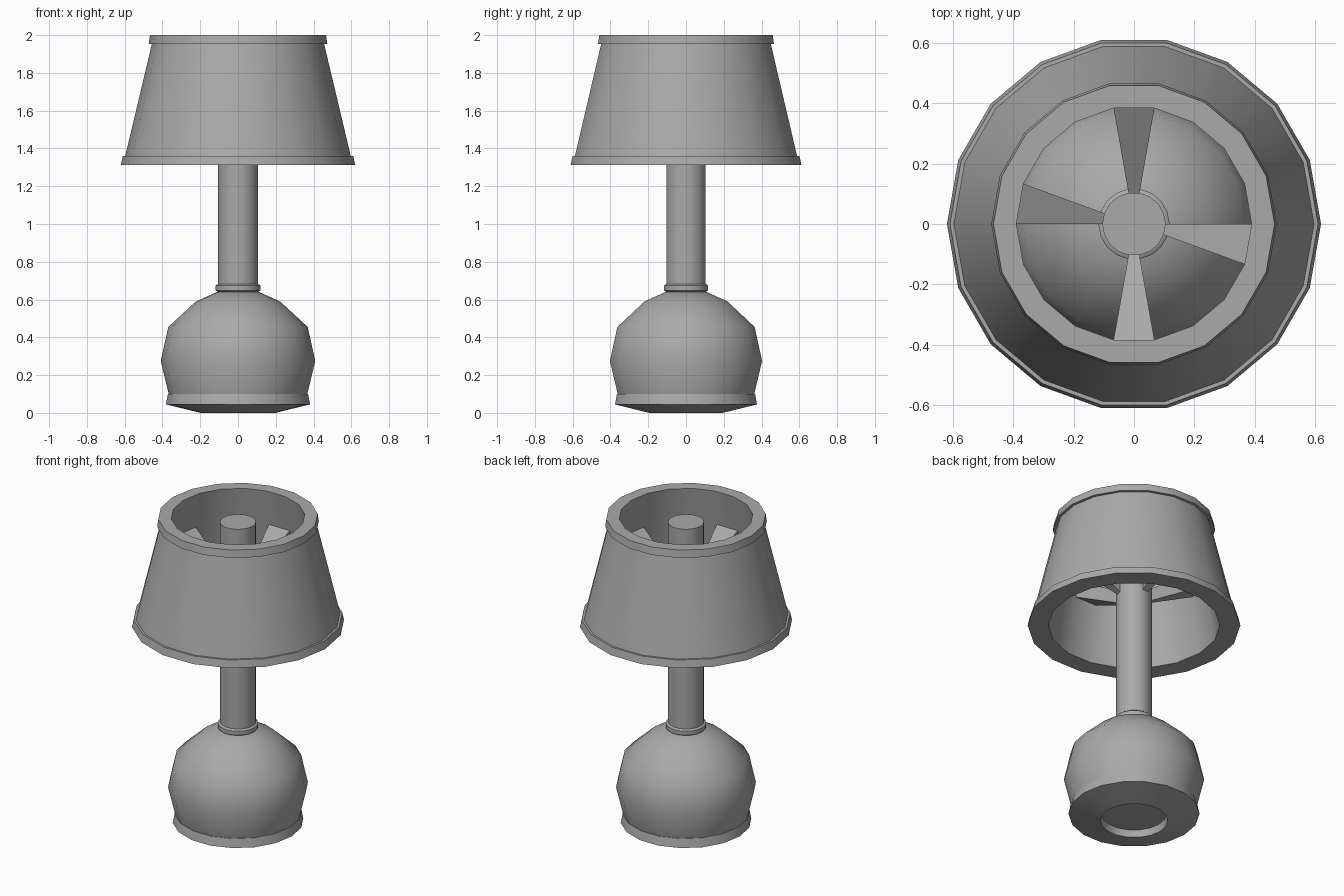
import bpy, bmesh, math

if "Cube" in bpy.data.objects:
    bpy.data.objects.remove(bpy.data.objects["Cube"])

SIDES = 18

# Mid-dark grey used on every part
grey = bpy.data.materials.new("dark_grey")
grey.diffuse_color = (0.4, 0.4, 0.4, 1)
grey.use_nodes = True
grey.node_tree.nodes["Principled BSDF"].inputs["Base Color"].default_value = grey.diffuse_color


def ring_point(r, i, z):
    a = 2 * math.pi * i / SIDES
    return (r * math.cos(a), r * math.sin(a), z)


def finish(name, bm, smooth_angle=None):
    bmesh.ops.recalc_face_normals(bm, faces=bm.faces)
    mesh = bpy.data.meshes.new(name)
    bm.to_mesh(mesh)
    bm.free()
    mesh.materials.append(grey)
    obj = bpy.data.objects.new(name, mesh)
    bpy.context.collection.objects.link(obj)
    if smooth_angle:
        bpy.ops.object.select_all(action='DESELECT')
        obj.select_set(True)
        bpy.context.view_layer.objects.active = obj
        bpy.ops.object.shade_smooth_by_angle(angle=math.radians(smooth_angle))
    return obj


def lathe(name, profile, closed=False):
    """Revolve (radius, z) points; open profiles get end caps."""
    bm = bmesh.new()
    rings = [[bm.verts.new(ring_point(r, i, z)) for i in range(SIDES)]
             for r, z in profile]
    pairs = list(zip(rings, rings[1:]))
    if closed:
        pairs.append((rings[-1], rings[0]))
    for a, b in pairs:
        for i in range(SIDES):
            j = (i + 1) % SIDES
            bm.faces.new((a[i], a[j], b[j], b[i]))
    if not closed:
        bm.faces.new(rings[0][::-1])
        bm.faces.new(rings[-1])
    return finish(name, bm, 40)


# Round base with foot band and recessed underside
lathe("base", [(0.19, 0.045), (0.197, 0.0), (0.382, 0.045), (0.371, 0.1),
               (0.367, 0.1), (0.409, 0.275), (0.369, 0.455),
               (0.223, 0.59), (0.10, 0.645)])

# Collar where the stem meets the base
lathe("collar", [(0.108, 0.641), (0.118, 0.648), (0.118, 0.674), (0.108, 0.682)])

# Stem
lathe("stem", [(0.105, 0.63), (0.105, 1.966)])

# Hollow shade with a rim band at each end
lathe("shade", [(0.50, 1.313), (0.62, 1.313), (0.61, 1.36), (0.597, 1.36),
                (0.456, 1.953), (0.473, 1.953), (0.466, 2.0), (0.39, 2.0)],
      closed=True)

# Four wedge-shaped spokes rising from the stem to the shade
for n, i in enumerate((4, 8, 13, 17)):
    bm = bmesh.new()
    section = [(0.102, 1.50), (0.445, 1.67), (0.43, 1.77), (0.102, 1.58)]
    left, right = [[bm.verts.new(ring_point(r, i + k, z)) for r, z in section]
                   for k in (0, 1)]
    bm.faces.new(left)
    bm.faces.new(right[::-1])
    for k in range(4):
        m = (k + 1) % 4
        bm.faces.new((left[k], left[m], right[m], right[k]))
    finish(f"spoke_{n + 1}", bm)
